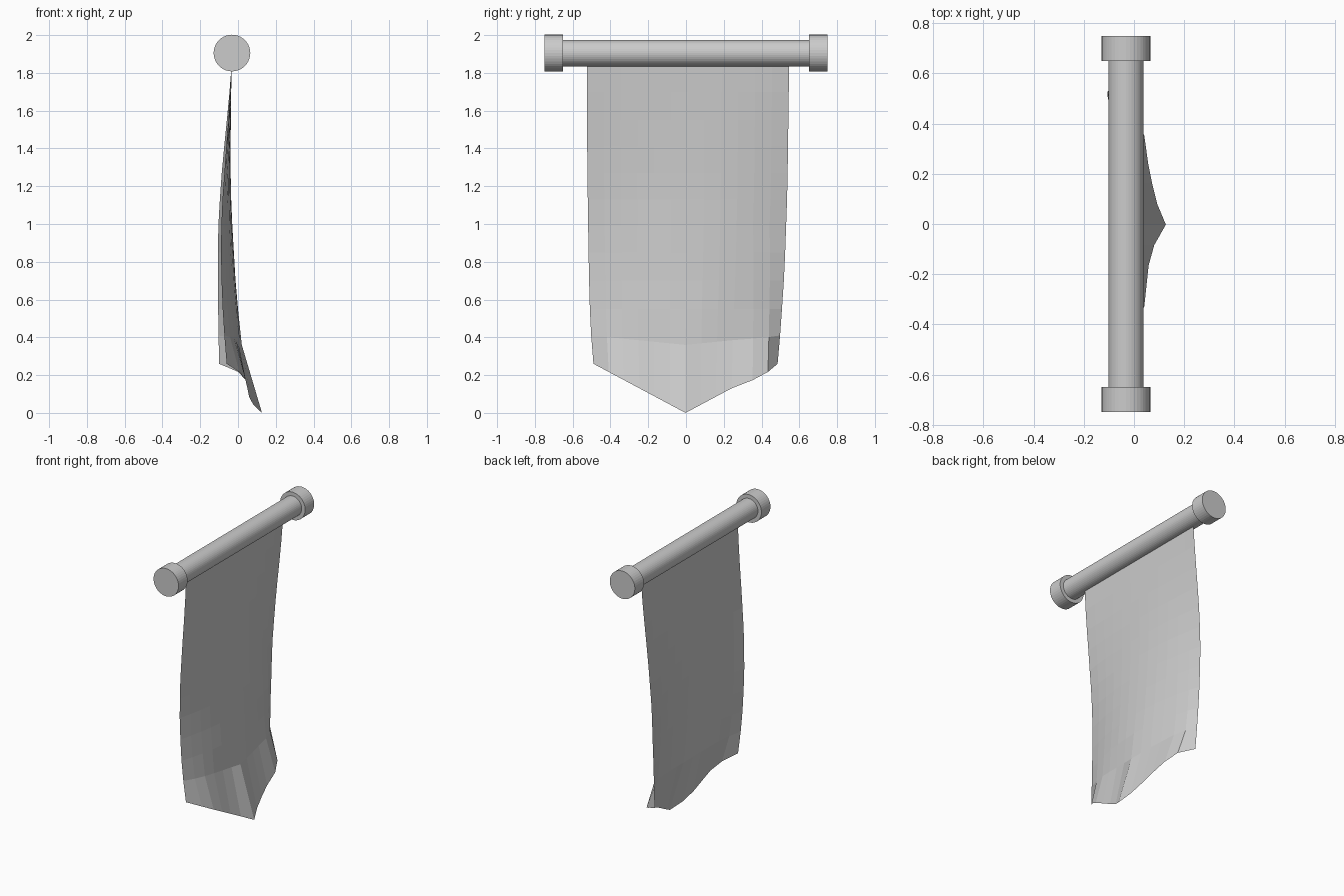
import bpy, bmesh, math

if "Cube" in bpy.data.objects:
    bpy.data.objects.remove(bpy.data.objects["Cube"])

AXIS_X, AXIS_Z = -0.032, 1.905


def cylinder(name, radius, length, y):
    bpy.ops.mesh.primitive_cylinder_add(
        vertices=40, radius=radius, depth=length,
        location=(AXIS_X, y, AXIS_Z), rotation=(math.pi / 2, 0, 0))
    bpy.context.object.name = name


def interp(points, t):
    for (a, va), (b, vb) in zip(points, points[1:]):
        if t <= b:
            return va + (vb - va) * (t - a) / (b - a)
    return points[-1][1]


# Hanging rod with a thicker cap on each end
cylinder("rod", 0.07, 1.32, 0)
for side, label in ((-1, "front"), (1, "back")):
    cylinder("rod_cap_" + label, 0.097, 0.1, side * 0.7)

# Cloth rows from top to bottom: z, y of both edges, x of front edge, middle, back edge
rows = [
    (1.84, -0.525, 0.545, -0.034, -0.034, -0.034),
    (1.70, -0.525, 0.544, -0.041, -0.036, -0.045),
    (1.55, -0.524, 0.542, -0.051, -0.038, -0.059),
    (1.41, -0.523, 0.540, -0.062, -0.039, -0.073),
    (1.27, -0.522, 0.538, -0.072, -0.039, -0.086),
    (1.13, -0.520, 0.535, -0.082, -0.036, -0.096),
    (0.99, -0.518, 0.530, -0.088, -0.030, -0.104),
    (0.85, -0.516, 0.525, -0.090, -0.022, -0.106),
    (0.70, -0.513, 0.518, -0.087, -0.013, -0.106),
    (0.55, -0.509, 0.508, -0.081, 0.000, -0.105),
    (0.41, -0.502, 0.498, -0.072, 0.020, -0.103),
    (0.26, -0.490, 0.485, -0.060, 0.127, -0.100),
]
# How the fold falls from middle to edge along the pointed hem
front_fold = [(0, 0), (0.08, 0.16), (0.27, 0.35), (0.67, 0.46), (0.87, 0.68), (1, 1)]
back_fold = [(0, 0), (0.2, 0.18), (0.4, 0.27), (0.67, 0.38), (0.88, 0.6), (1, 1)]
COLS = 12

bm = bmesh.new()
grid = []
for r, (z, y0, y1, x_front, x_mid, x_back) in enumerate(rows):
    hem = {10: 0.4, 11: 1.0}.get(r, 0.0)
    drop = {10: 0.05, 11: 0.26}.get(r, 0.0)
    line = []
    for c in range(COLS + 1):
        u = 2 * c / COLS - 1
        edge, fold = (x_front, front_fold) if u < 0 else (x_back, back_fold)
        a = abs(u)
        s = hem * interp(fold, a) + (1 - hem) * a ** 2
        mid_y = (y0 + y1) / 2
        y = mid_y + u * (y1 - y0) / 2
        if 0.6 < u < 0.9:
            y += 0.03 * max(0, r - 6) / 5
        line.append(bm.verts.new((x_mid + (edge - x_mid) * s, y, z - drop * (1 - a))))
    grid.append(line)
for top, low in zip(grid, grid[1:]):
    for c in range(COLS):
        bm.faces.new((low[c], low[c + 1], top[c + 1], top[c]))
mesh = bpy.data.meshes.new("banner_cloth")
bm.to_mesh(mesh)
bm.free()
bpy.context.collection.objects.link(bpy.data.objects.new("banner_cloth", mesh))
